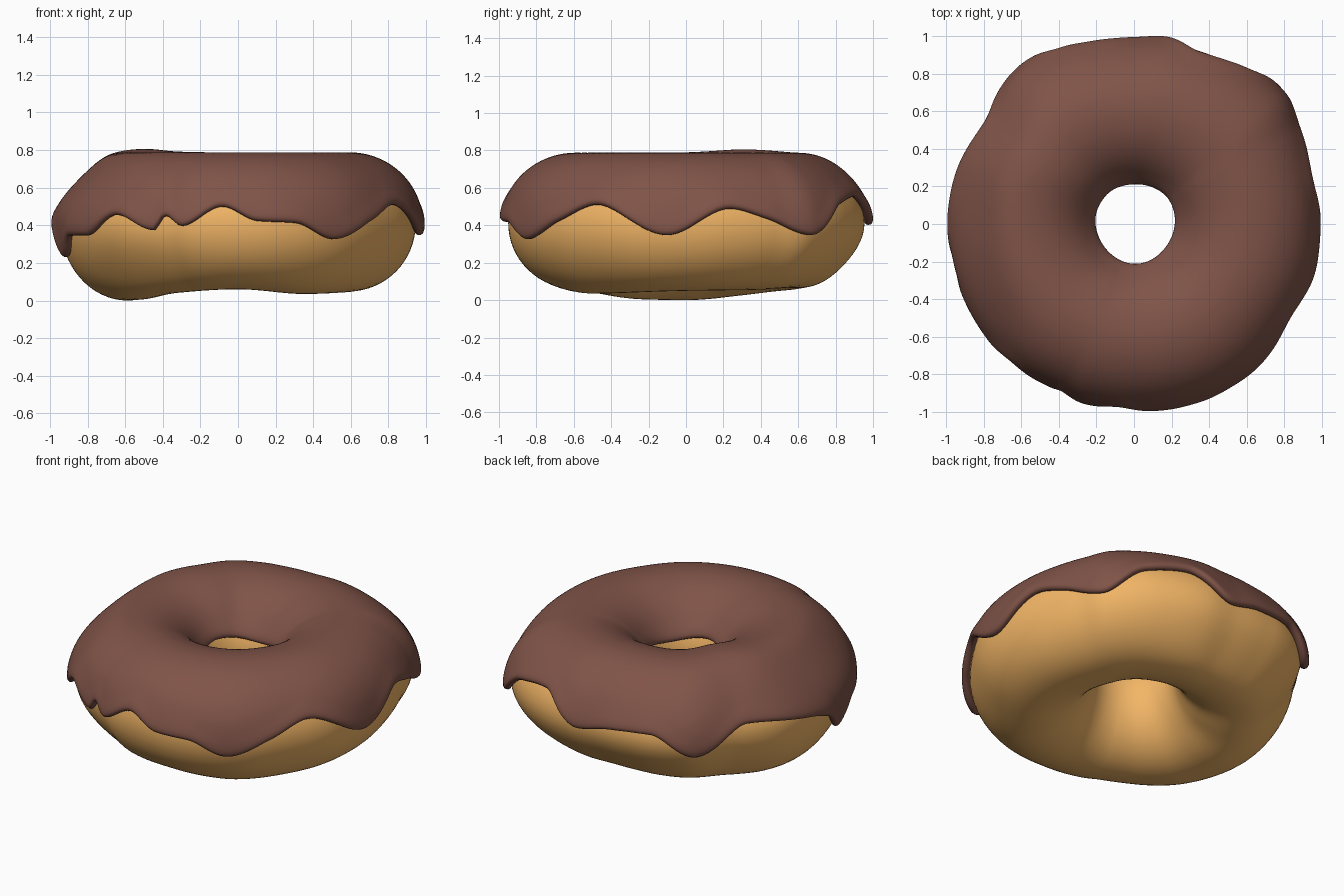
import bpy, bmesh
from math import sin, cos, pi, radians, asin, exp, hypot

if "Cube" in bpy.data.objects:
    bpy.data.objects.remove(bpy.data.objects["Cube"])

# Outline radius, underside height and icing hem height, each as (angle, value)
OUTLINE = [(0, .99), (15, .995), (30, 1.02), (41, 1.065), (54, 1.05), (63, 1.035), (77, 1.02),
           (90, .993), (103, 1.005), (112, 1.025), (125, 1.04), (145, .98), (163, .995), (180, .99),
           (200, .988), (224, .99), (246, .972), (254, .99), (270, .995), (284, 1.005), (303, 1.01),
           (327, .99), (342, .995)]
BOTTOM = [(0, .05), (35, .055), (60, .065), (90, .065), (126, .05), (150, .025), (180, 0),
          (205, .005), (235, .04), (270, .06), (305, .035)]
HEM = [(14, .49), (26, .44), (40, .36), (54, .51), (69, .55), (85, .41), (98, .45),
       (113, .465), (128, .345), (147, .49), (170, .44), (183, .38), (193, .25),
       (203, .36), (214, .36), (228, .46), (242, .385), (246, .455), (252, .405), (265, .5),
       (276, .43), (288, .42), (301, .34), (316, .43), (330, .51), (354, .36)]
# How much the upper and lower outer shoulders slope inward
SLOPE_UP = [(0, .0), (60, .01), (120, .02), (150, .03), (180, .055), (210, .04), (240, 0), (300, 0)]
SLOPE_DOWN = [(0, 0), (45, .01), (90, .03), (130, .035), (180, 0), (230, .03), (270, 0), (315, .01)]


def smooth_lookup(table, deg):
    """Periodic smooth curve through (angle, value) points."""
    n = len(table)
    pts = [(a - 360, v) for a, v in table] + table + [(a + 360, v) for a, v in table]
    for i in range(n - 1, 2 * n + 1):
        (a0, v0), (a1, v1), (a2, v2), (a3, v3) = pts[i - 1:i + 3]
        if a1 <= deg <= a2:
            w = a2 - a1
            s0, s, s1 = (v1 - v0) / (a1 - a0), (v2 - v1) / w, (v3 - v2) / (a3 - a2)
            m1 = 2 * s0 * s / (s0 + s) if s0 * s > 0 else 0
            m2 = 2 * s * s1 / (s + s1) if s * s1 > 0 else 0
            t = (deg - a1) / w
            return (v1 * (2*t**3 - 3*t**2 + 1) + m1 * w * (t**3 - 2*t**2 + t)
                    + v2 * (3*t**2 - 2*t**3) + m2 * w * (t**3 - t**2))


def section(deg):
    """Ring radius, half width, middle height, half heights above and below."""
    outer = smooth_lookup(OUTLINE, deg) - .045
    inner = .234 + .008 * cos(radians(deg - 40))
    top = .75 + .018 * exp(-((deg - 148) / 22) ** 2)
    mid = .41
    return (outer + inner) / 2, (outer - inner) / 2, mid, top - mid, mid - smooth_lookup(BOTTOM, deg)


def surface(deg, a, offset):
    rc, rx, mid, up, down = section(deg)
    rz = up if sin(a) > 0 else down
    nx, nz = cos(a) / rx, sin(a) / rz
    k = offset / hypot(nx, nz)
    r = rc + rx * cos(a) + nx * k
    if cos(a) > 0:
        slope = smooth_lookup(SLOPE_UP if sin(a) > 0 else SLOPE_DOWN, deg)
        r -= slope * sin(2 * a) ** 2
    th = radians(deg)
    return r * cos(th), r * sin(th), mid + rz * sin(a) + nz * k


def dough_loop(deg):
    return [surface(deg, 2 * pi * i / 64, 0) for i in range(64)]


def icing_loop(deg):
    mid, up, down = section(deg)[2:]

    def angle_at(z):
        return asin((z - mid) / (up if z > mid else down))
    a0 = angle_at(smooth_lookup(HEM, deg) + .015)
    a1 = pi - angle_at(.53 + .012 * sin(radians(3 * deg)))
    n = 56
    outer, under = [], []
    for i in range(n + 1):
        a = a0 + (a1 - a0) * i / n
        d = min(a - a0, a1 - a) * .36
        outer.append((a, .038 + .010 * exp(-(d / .06) ** 2)))
        under.append((a, -.004))
    # rounded lips at the inner and outer hem
    h = .048
    lip = [(h / 2 * sin(pi * j / 6) / .36, h / 2 * (1 + cos(pi * j / 6))) for j in range(1, 6)]
    ring = outer + [(a1 + da, o) for da, o in lip] + under[::-1] + [(a0 - da, o) for da, o in lip[::-1]]
    return [surface(deg, a, o) for a, o in ring]


def sweep(name, loop_fn, steps, color):
    bm = bmesh.new()
    loops = [[bm.verts.new(p) for p in loop_fn(360 * i / steps)] for i in range(steps)]
    n = len(loops[0])
    for i in range(steps):
        a, b = loops[i], loops[(i + 1) % steps]
        for j in range(n):
            k = (j + 1) % n
            bm.faces.new((a[j], b[j], b[k], a[k])).smooth = True
    bmesh.ops.recalc_face_normals(bm, faces=bm.faces)
    me = bpy.data.meshes.new(name)
    bm.to_mesh(me)
    bm.free()
    mat = bpy.data.materials.new(name)
    mat.diffuse_color = color
    mat.use_nodes = True
    mat.node_tree.nodes["Principled BSDF"].inputs["Base Color"].default_value = mat.diffuse_color
    me.materials.append(mat)
    ob = bpy.data.objects.new(name, me)
    bpy.context.collection.objects.link(ob)
    return ob


# Baked ring
sweep("dough", dough_loop, 160, (.90, .47, .135, 1))
# Chocolate coat with dripping hem
sweep("icing", icing_loop, 260, (.215, .088, .065, 1))
